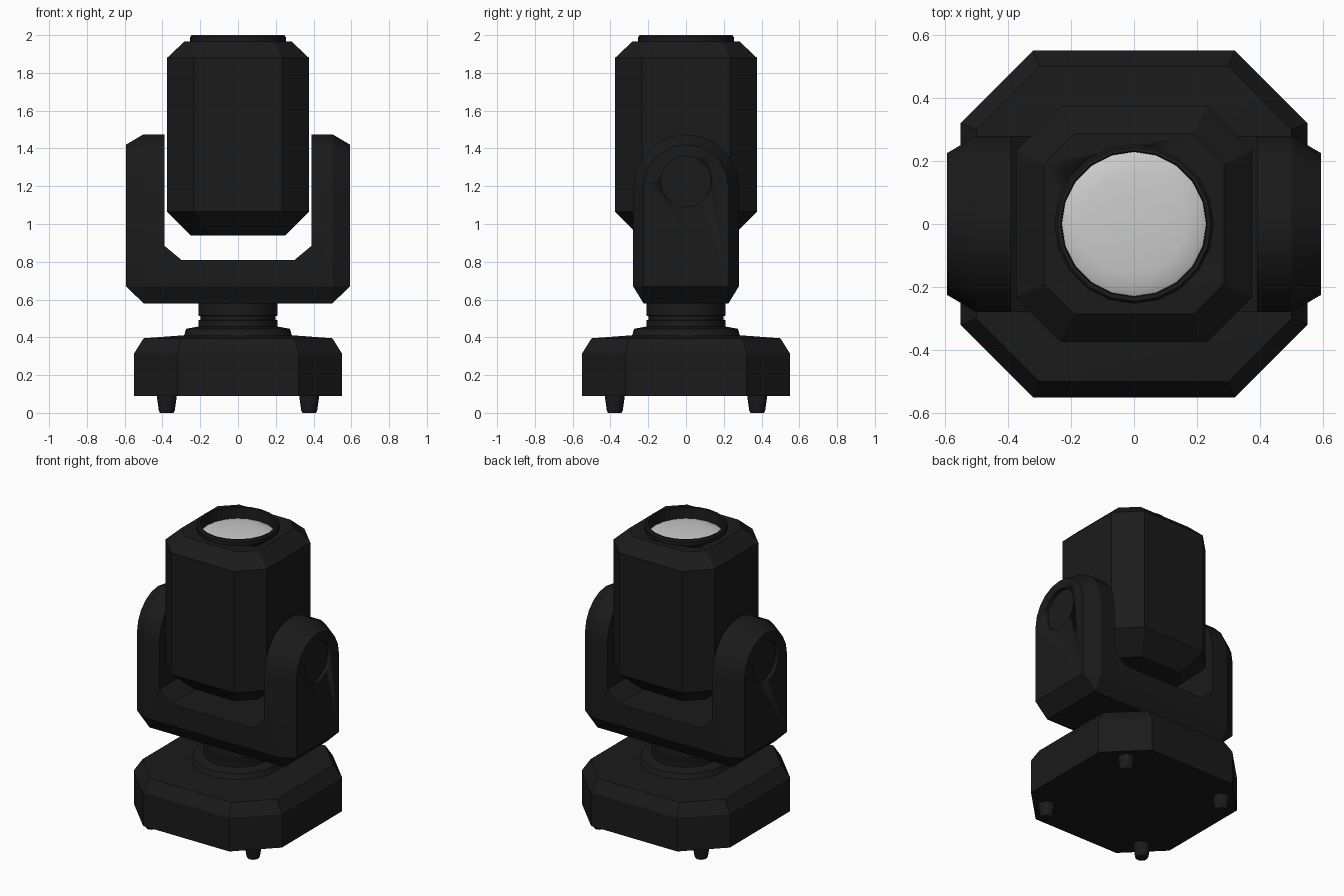
import bpy, bmesh
from math import sin, cos, pi, radians

if "Cube" in bpy.data.objects:
    bpy.data.objects.remove(bpy.data.objects["Cube"])

black = bpy.data.materials.new("black_shell")
black.diffuse_color = (0.011, 0.011, 0.011, 1)
black.use_nodes = True
black.node_tree.nodes["Principled BSDF"].inputs["Base Color"].default_value = black.diffuse_color


def build(name, faces, mat=black, smooth=25):
    """Mesh object from faces given as lists of points."""
    bm = bmesh.new()
    for f in faces:
        bm.faces.new([bm.verts.new(p) for p in f])
    bmesh.ops.remove_doubles(bm, verts=bm.verts, dist=1e-5)
    bmesh.ops.recalc_face_normals(bm, faces=bm.faces)
    me = bpy.data.meshes.new(name)
    bm.to_mesh(me)
    bm.free()
    ob = bpy.data.objects.new(name, me)
    bpy.context.collection.objects.link(ob)
    if mat:
        me.materials.append(mat)
    bpy.ops.object.select_all(action='DESELECT')
    ob.select_set(True)
    bpy.context.view_layer.objects.active = ob
    bpy.ops.object.shade_smooth_by_angle(angle=radians(smooth))
    return ob


def strip(a, b, closed=True):
    n = len(a)
    return [[a[i], a[(i + 1) % n], b[(i + 1) % n], b[i]]
            for i in range(n if closed else n - 1)]


def loft(loops, caps=True):
    faces = [f for a, b in zip(loops, loops[1:]) for f in strip(a, b)]
    return faces + [loops[0], loops[-1]] if caps else faces


def octagon(h, c, z):
    return [(x, y, z) for x, y in ((h, -c), (h, c), (c, h), (-c, h),
                                   (-h, c), (-h, -c), (-c, -h), (c, -h))]


def circle(r, z, n=20, x=0, y=0):
    return [(x + r * cos(2 * pi * i / n), y + r * sin(2 * pi * i / n), z) for i in range(n)]


def cut(ob, cutter):
    m = ob.modifiers.new("cut", 'BOOLEAN')
    m.operation, m.solver, m.object = 'DIFFERENCE', 'EXACT', cutter
    cutter.hide_render = True
    cutter.display_type = 'WIRE'
    cutter.hide_set(True)


# Base housing
build("base", loft([octagon(*v) for v in
      ((.55, .32, .09), (.55, .32, .315), (.50, .30, .395), (.30, .17, .41))]))

# Feet
for i, (sx, sy) in enumerate(((1, 1), (1, -1), (-1, 1), (-1, -1))):
    build(f"foot_{i + 1}", loft([circle(r, z, 12, .377 * sx, .377 * sy) for r, z in
          ((.036, 0), (.042, .012), (.052, .08), (.052, .095))]))

# Turntable collar and grooved neck
build("pan_neck", loft([circle(r, z) for r, z in
      ((.30, .39), (.285, .41), (.275, .445), (.21, .457), (.21, .49),
       (.198, .493), (.198, .512), (.21, .515), (.21, .59))]))


# Yoke: two arched arms joined by a bevelled cross bar
def arch(s, x, r, low, n=10):
    arc = [(s * x, -r * cos(pi * i / n), 1.195 + r * sin(pi * i / n)) for i in range(n + 1)]
    return [(s * x, -r, low)] + arc + [(s * x, r, low)]


faces = []
for s in (1, -1):
    outer, rim, inner = arch(s, .593, .225, .67), arch(s, .50, .28, .67), arch(s, .39, .28, .885)
    faces += [outer, inner] + strip(outer, rim, False) + strip(rim[1:-1], inner[1:-1], False)
    for t in (1, -1):
        P = lambda x, y, z: (s * x, t * y, z)
        faces += [
            [P(.50, .28, .67), P(.50, .28, 1.195), P(.39, .28, 1.195), P(.39, .28, .885),
             P(.30, .28, .81), P(0, .28, .81), P(0, .28, .67)],
            [P(0, .28, .67), P(.50, .28, .67), P(.50, .225, .58), P(0, .225, .58)],
            [P(.50, .28, .67), P(.593, .225, .67), P(.50, .225, .58)]]
    for y, path in ((.28, ((.39, .885), (.30, .81), (0, .81))),
                    (.225, ((.593, .67), (.50, .58), (0, .58)))):
        faces += strip([(s * x, -y, z) for x, z in path], [(s * x, y, z) for x, z in path], False)
yoke = build("yoke", faces)

# Round recesses at the tilt pivots
faces = []
for s in (1, -1):
    faces += loft([[(s * x, a, b + 1.225) for a, b, _ in circle(.135, 0)] for x in (.57, .65)])
cut(yoke, build("pivot_recess_cutter", faces))

# Lamp head
head = build("head", loft([octagon(*v) for v in
             ((.25, .15, .94), (.375, .232, 1.065), (.375, .232, 1.88), (.285, .19, 1.965))]))
cut(head, build("lens_well_cutter", loft([circle(.24, 1.90), circle(.24, 2.1)])))

# Lens bezel
bezel = [circle(r, z) for r, z in
         ((.253, 1.955), (.253, 1.99), (.245, 2.0), (.232, 2.0), (.228, 1.90), (.242, 1.90), (.253, 1.955))]
build("lens_bezel", loft(bezel, caps=False))

# Domed lens
dome = [circle(.23 * cos(a), 1.925 + .025 * sin(a)) for a in (0, pi / 8, pi / 4, 3 * pi / 8, .49 * pi)]
build("lens", loft(dome), mat=None, smooth=60)
